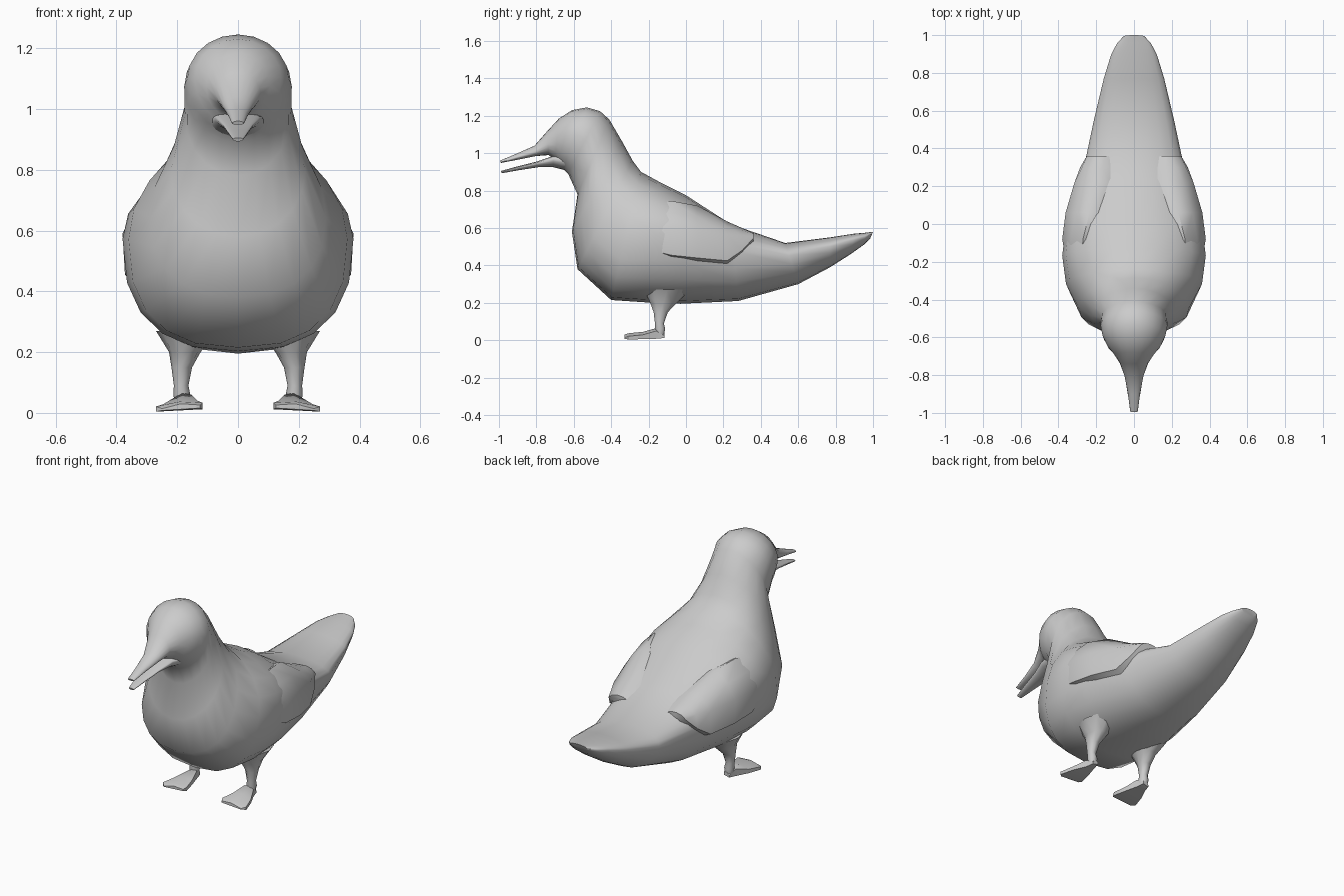
import bpy, bmesh, math
from mathutils import Vector

grey = bpy.data.materials.new("plumage_grey")
grey.diffuse_color = (0.6, 0.6, 0.6, 1)


def loft(name, rings, angle=60):
    """Skin closed rings of equal point count and cap both ends."""
    bm = bmesh.new()
    vs = [[bm.verts.new(p) for p in r] for r in rings]
    n = len(rings[0])
    for a, b in zip(vs, vs[1:]):
        for i in range(n):
            j = (i + 1) % n
            bm.faces.new((a[i], a[j], b[j], b[i]))
    bm.faces.new(vs[0])
    bm.faces.new(vs[-1])
    bmesh.ops.recalc_face_normals(bm, faces=bm.faces[:])
    me = bpy.data.meshes.new(name)
    bm.to_mesh(me)
    bm.free()
    me.materials.append(grey)
    ob = bpy.data.objects.new(name, me)
    bpy.context.collection.objects.link(ob)
    bpy.ops.object.select_all(action='DESELECT')
    ob.select_set(True)
    bpy.context.view_layer.objects.active = ob
    bpy.ops.object.shade_smooth_by_angle(angle=math.radians(angle))
    return ob


def section(ty, tz, by, bz, w, mid=0.55, low=2.0, n=20):
    """Egg section between a top and a bottom point, widest at fraction mid."""
    top, bot = Vector((0, ty, tz)), Vector((0, by, bz))
    pts = []
    for i in range(n):
        a = 2 * math.pi * i / n
        s, c = math.sin(a), math.cos(a)
        e = 2 / (2 if s >= 0 else low)
        x = w * math.copysign(abs(c) ** e, c)
        h = math.copysign(abs(s) ** e, s)
        p = bot.lerp(top, mid + h * ((1 - mid) if h > 0 else mid))
        pts.append((x, p.y, p.z))
    return pts


def oval(cx, cy, cz, rx, ry, n=10):
    return [(cx + rx * math.cos(2 * math.pi * i / n),
             cy + ry * math.sin(2 * math.pi * i / n), cz) for i in range(n)]


def mirrored(rings):
    return [[(-x, y, z) for x, y, z in r] for r in rings]


# Body, tail, head and upper beak in one skin
loft("body", [section(*s) for s in (
    (1.00, .58, .985, .545, .055, .6),
    (.96, .575, .95, .51, .09, .65),
    (.90, .57, .88, .46, .122, .7),
    (.77, .55, .77, .39, .16, .7),
    (.53, .52, .60, .30, .212, .7),
    (.24, .62, .28, .21, .275, .65, 2.2),
    (0.0, .775, -.03, .195, .36, .63, 2.4),
    (-.13, .84, -.22, .203, .38, .58, 2.5),
    (-.24, .90, -.40, .215, .36, .52, 2.5),
    (-.285, .96, -.58, .38, .29, .45, 2.3),
    (-.34, 1.06, -.61, .58, .222, .45),
    (-.41, 1.18, -.58, .78, .175, .5),
    (-.46, 1.225, -.63, .89, .177, .55),
    (-.53, 1.245, -.66, .92, .167, .55),
    (-.61, 1.23, -.685, .945, .142, .55),
    (-.68, 1.185, -.70, .965, .105, .5),
    (-.74, 1.12, -.735, .99, .075, .45),
    (-.81, 1.04, -.80, .985, .05, .4),
    (-.90, 1.00, -.90, .965, .032, .4),
    (-.995, .96, -.99, .948, .02, .4))])

# Lower beak
loft("lower_beak", [section(*s) for s in (
    (-.64, 1.0, -.65, .91, .09, .6),
    (-.71, .985, -.71, .925, .075, .75),
    (-.80, .955, -.79, .925, .05, .75),
    (-.90, .93, -.90, .908, .033, .7),
    (-.99, .905, -.985, .893, .017, .6))])

# Folded wings: shallow shells whose front edge sinks into the flank
wing = []
for y, top, up, mid, bot in (
        (-.22, (.28, .71), (.33, .66), (.355, .58), (.345, .49)),
        (-.08, (.27, .745), (.335, .68), (.38, .59), (.372, .455)),
        (.06, (.235, .72), (.31, .66), (.362, .58), (.36, .44)),
        (.22, (.185, .635), (.26, .61), (.315, .56), (.315, .425)),
        (.30, (.165, .60), (.225, .59), (.275, .56), (.285, .48)),
        (.36, (.155, .57), (.19, .572), (.225, .565), (.25, .545))):
    outer = [(x, y, z) for x, z in (top, up, mid, bot)]
    inner = [(x - .06, y, z - .025) for x, z in (bot, mid, up, top)]
    wing.append(outer + inner)

# Legs flare into the belly; webbed feet spread toward the front
leg = [oval(*r) for r in (
    (.17, -.10, .27, .10, .13),
    (.175, -.12, .20, .052, .075),
    (.185, -.135, .15, .034, .04),
    (.187, -.142, .09, .024, .025),
    (.185, -.138, .06, .028, .028),
    (.182, -.14, .02, .022, .022))]
foot = []
for y, x0, x1, z0, z1 in (
        (-.115, .165, .20, .012, .04), (-.16, .155, .212, .008, .065),
        (-.23, .135, .245, .006, .045), (-.31, .116, .27, .004, .037),
        (-.33, .125, .25, .008, .03)):
    tilt = .008
    foot.append([(x0, y, z0 + tilt), (x1, y, z0), (x1, y, z1 - 2 * tilt),
                 ((x0 + x1) / 2, y, z1), (x0, y, z1 - tilt / 2)])

for part, rings in (("wing", wing), ("leg", leg), ("foot", foot)):
    loft(part + "_right", rings, 50)
    loft(part + "_left", mirrored(rings), 50)
